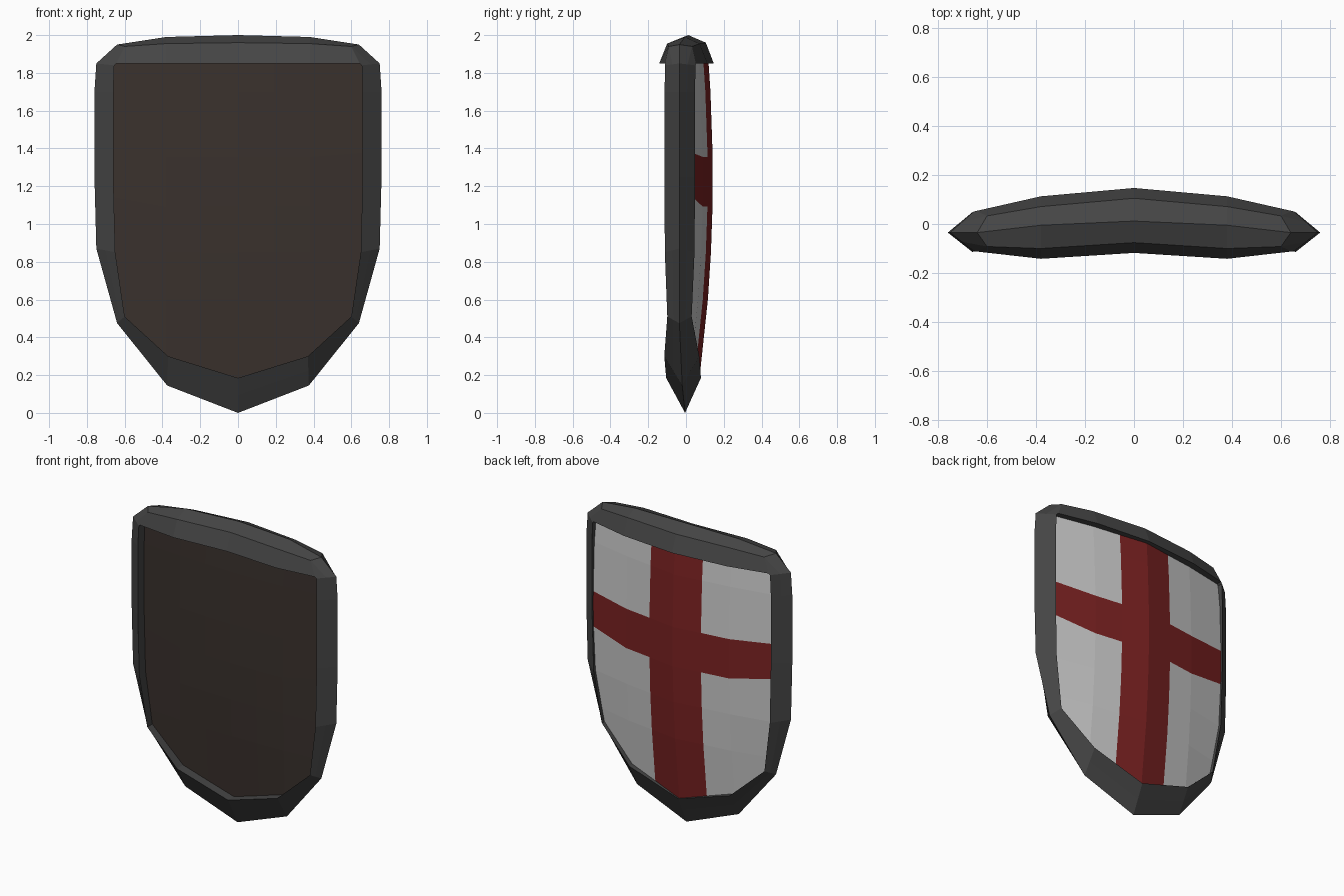
import bpy
import bmesh

if "Cube" in bpy.data.objects:
    bpy.data.objects.remove(bpy.data.objects["Cube"])


def material(name, rgb):
    m = bpy.data.materials.new(name)
    m.diffuse_color = (*rgb, 1)
    m.use_nodes = True
    m.node_tree.nodes["Principled BSDF"].inputs["Base Color"].default_value = m.diffuse_color
    return m


def make_object(name, verts, faces, mats, slots=None):
    me = bpy.data.meshes.new(name)
    me.from_pydata(verts, [], faces)
    for m in mats:
        me.materials.append(m)
    if slots:
        me.polygons.foreach_set("material_index", slots)
    bm = bmesh.new()
    bm.from_mesh(me)
    bmesh.ops.recalc_face_normals(bm, faces=bm.faces)
    bm.to_mesh(me)
    bm.free()
    ob = bpy.data.objects.new(name, me)
    bpy.context.collection.objects.link(ob)
    return ob


iron = material("dark_iron", (0.06, 0.06, 0.06))
wood = material("dark_wood", (0.042, 0.031, 0.026))
white = material("white_paint", (0.56, 0.56, 0.56))
red = material("red_paint", (0.20, 0.016, 0.016))

# Rim stations, right half, top centre to bottom point:
# ridge x, y, z / lip x, z / front lip y, back lip y / bevel height (top bar only)
STATIONS = [
    (0.00, 0.012, 2.00, 0.00, 1.85, -0.118, 0.147, 0.96),
    (0.38, -0.005, 1.99, 0.38, 1.85, -0.142, 0.113, 0.955),
    (0.64, -0.035, 1.95, 0.645, 1.85, -0.112, 0.053, 0.94),
    (0.75, -0.035, 1.85, 0.655, 1.84, -0.110, 0.050, None),
    (0.76, -0.035, 1.70, 0.66, 1.70, -0.114, 0.048, None),
    (0.76, -0.035, 1.25, 0.66, 1.25, -0.114, 0.048, None),
    (0.75, -0.035, 0.87, 0.65, 0.85, -0.112, 0.045, None),
    (0.64, -0.035, 0.475, 0.60, 0.51, -0.099, 0.030, None),
    (0.375, -0.02, 0.145, 0.37, 0.30, -0.115, 0.070, None),
    (0.00, -0.005, 0.00, 0.00, 0.185, -0.105, 0.079, None),
]


def rim_section(s, side):
    rx, ry, rz, lx, lz, fy, by, bevel = s
    if bevel is None:
        mid = [((rx + lx) / 2, (ry + y) / 2, (rz + lz) / 2) for y in (fy, by)]
    else:
        mx = rx - 0.04 if rx > 0.6 else rx
        inset = 0.02 if rx > 0.6 else 0.042
        mid = [(mx, fy + inset, 1 + bevel), (mx, by - inset, 1 + bevel)]
    pts = [(lx, fy, lz), mid[0], (rx, ry, rz), mid[1], (lx, by, lz)]
    return [(side * x, y, z) for x, y, z in pts]


# Rim: closed ring of five-sided sections
ring = [(s, 1) for s in STATIONS] + [(s, -1) for s in STATIONS[-2:0:-1]]
verts = [p for s, side in ring for p in rim_section(s, side)]
n = len(ring)
faces = []
for i in range(n):
    a, b = i * 5, (i + 1) % n * 5
    faces += [(a + k, b + k, b + (k + 1) % 5, a + (k + 1) % 5) for k in range(5)]
make_object("rim", verts, faces, [iron])

# Board: domed back with a painted cross, gently domed bare wood front
COLS = [0.0, 0.19, 0.38, 0.66]
BOW_BACK = [0.142, 0.115, 0.09, 0.035]
BULGE_FRONT = [0.04, 0.036, 0.026, 0.0]
ROWS = [(1.86, 0.655), (1.70, 0.665), (1.355, 0.665), (1.092, 0.665),
        (0.85, 0.655), (0.60, 0.62)]
ARM_TILT = {2: 0.022, 3: 0.052}       # arms of the cross narrow at the edge
BOTTOM = [0.18, 0.235, 0.30, 0.50]


def back_y(k, z):
    return BOW_BACK[k] - 0.062 * (1.25 - z) ** 2


def front_y(k, z):
    return -0.046 - BULGE_FRONT[k] * (1 - 0.95 * (1.25 - z) ** 2)


def board_layer(depth):
    pts = []
    for r in range(len(ROWS) + 1):
        for c in range(-3, 4):
            k = abs(c)
            z, width = ROWS[r] if r < len(ROWS) else (BOTTOM[k], 0.605)
            x = width if k == 3 else COLS[k]
            if k == 3:
                z += ARM_TILT.get(r, 0)
            pts.append((x if c > 0 else -x, depth(k, z), z))
    return pts


verts = board_layer(back_y) + board_layer(front_y)
half = len(verts) // 2
faces, slots = [], []
for r in range(len(ROWS)):
    for c in range(6):
        a = r * 7 + c
        quad = (a, a + 1, a + 8, a + 7)
        faces += [quad, tuple(v + half for v in reversed(quad))]
        slots += [1 if c in (2, 3) or r == 2 else 0, 2]
# edge walls joining the two layers
edge = (list(range(7)) + [r * 7 + 6 for r in range(1, 7)]
        + list(range(47, 41, -1)) + [r * 7 for r in range(5, 0, -1)])
for a, b in zip(edge, edge[1:] + edge[:1]):
    faces.append((b, a, a + half, b + half))
    slots.append(2)
make_object("board", verts, faces, [white, red, wood], slots)
